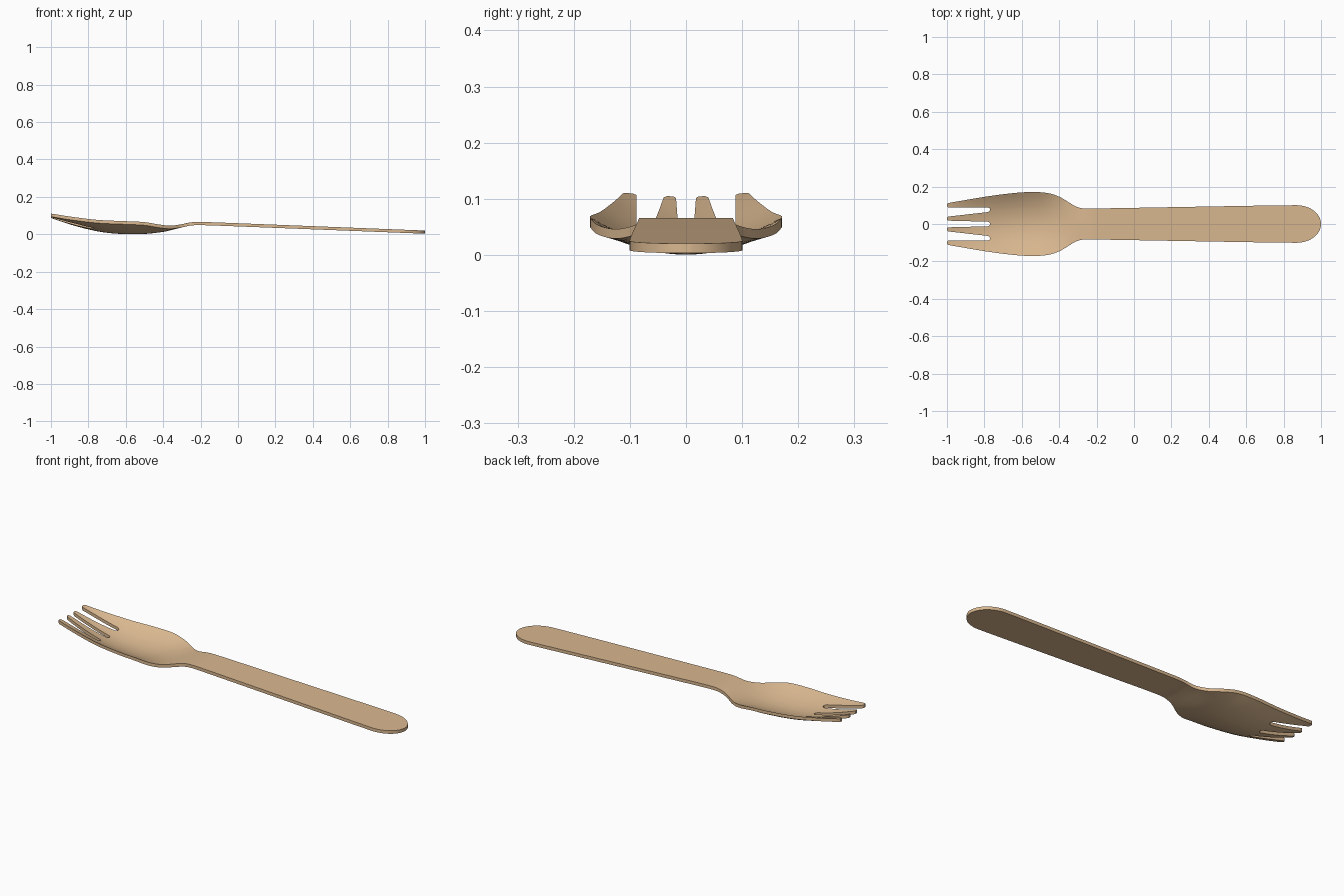
import bpy, bmesh, math

old = bpy.data.objects.get("Cube")
if old:
    bpy.data.objects.remove(old, do_unlink=True)

THICK = 0.017
ROOT = -0.77      # where the slots between the tines end
CAP = 0.87        # where the rounded handle end begins

# Profiles along the length: (x, value)
WIDTH = [(-1, .111), (-.8, .145), (-.7, .159), (-.6, .169), (-.52, .171), (-.45, .163),
         (-.4, .146), (-.35, .117), (-.31, .093), (-.27, .083), (-.2, .083), (.8, .1), (1, .1)]
RIM = [(-1, .111), (-.9, .095), (-.75, .077), (-.6, .07), (-.5, .065), (-.42, .052),
       (-.36, .046), (-.3, .054), (-.25, .064), (-.2, .066), (0, .059), (1, .02)]
CENTRE = [(-1, .104), (-.9, .07), (-.8, .043), (-.7, .025), (-.6, .018), (-.5, .019),
          (-.4, .03), (-.35, .041), (-.3, .054), (-.25, .064), (-.2, .066), (0, .059), (1, .02)]


def curve(points, x):
    """Smooth interpolation through the profile points."""
    n = len(points)

    def slope(i):
        a, b = points[max(i - 1, 0)], points[min(i + 1, n - 1)]
        return (b[1] - a[1]) / (b[0] - a[0])
    i = max(k for k in range(n - 1) if points[k][0] <= x or k == 0)
    (x0, y0), (x1, y1) = points[i], points[i + 1]
    h = x1 - x0
    t = (x - x0) / h
    return (y0 * (1 + 2 * t) * (1 - t) ** 2 + slope(i) * h * t * (1 - t) ** 2
            + y1 * t * t * (3 - 2 * t) + slope(i + 1) * h * t * t * (t - 1))


def half_width(x):
    w = curve(WIDTH, x)
    if x > CAP:
        u = (x - CAP) / (1 - CAP)
        w *= max(math.sqrt(max(1 - u * u, 0)), .08)
    return w


def edges(x):
    """Half breakpoints: centre slot, inner tine, outer slot, rim."""
    w = half_width(x)
    if x > ROOT:
        k = w / half_width(ROOT)
        e = edges(ROOT)
        return [v * k for v in e[:3]] + [w]
    u = (x + 1) / (ROOT + 1)
    c, o, q = .018 - .006 * u, .039 + .026 * u, .088
    # Rounded slot roots
    d = max(0, (x - ROOT + .014) / .014)
    s = max(.35, math.sqrt(max(0, 1 - d * d)))
    m, r = (o + q) / 2, (q - o) / 2
    c, o, q = c * s, m - r * s, m + r * s
    # Rounded tine tips
    d = max(0, (-.99 - x) / .01)
    s = max(.55, math.sqrt(max(0, 1 - d * d)))

    def pinch(a, b):
        mid, rad = (a + b) / 2, (b - a) / 2
        return mid - rad * s, mid + rad * s
    c, o = pinch(c, o)
    q, w = pinch(q, w)
    return [c, o, q, w]


def height(x, y):
    t = min(1, abs(y) / curve(WIDTH, x))
    zc, zr = curve(CENTRE, x), curve(RIM, x)
    return zc + (zr - zc) * t * t


def span(a, b, n):
    return [a + (b - a) * i / n for i in range(n)]


# Stations along the length, denser at tips, slot roots and handle end
stations = (span(-1, -.99, 4) + span(-.99, ROOT - .014, 14) + span(ROOT - .014, ROOT, 5)
            + span(ROOT, -.18, 48) + span(-.18, CAP, 14)
            + [CAP + (1 - CAP) * math.sin(i / 12 * math.pi / 2) for i in range(13)])

STEPS = 4
SLOTS = (1, 3, 5)
bm = bmesh.new()
rows = []
for x in stations:
    e = edges(x)
    breaks = [-v for v in reversed(e)] + e
    ys = [y for a, b in zip(breaks, breaks[1:]) for y in span(a, b, STEPS)] + [breaks[-1]]
    rows.append([bm.verts.new((x, y, height(x, y))) for y in ys])

# Upper skin, leaving the slots open
for x, r0, r1 in zip(stations, rows, rows[1:]):
    for j in range(len(r0) - 1):
        if x < ROOT - 1e-6 and j // STEPS in SLOTS:
            continue
        bm.faces.new((r0[j], r1[j], r1[j + 1], r0[j + 1]))
bmesh.ops.delete(bm, geom=[v for v in bm.verts if not v.link_faces], context='VERTS')

# Give the sheet its thickness
top = bm.faces[:]
ext = bmesh.ops.extrude_face_region(bm, geom=top, use_keep_orig=True)
low = [g for g in ext["geom"] if isinstance(g, bmesh.types.BMVert)]
bmesh.ops.translate(bm, verts=low, vec=(0, 0, -THICK))
bmesh.ops.recalc_face_normals(bm, faces=bm.faces[:])

mesh = bpy.data.meshes.new("wooden_spork")
bm.to_mesh(mesh)
bm.free()
spork = bpy.data.objects.new("wooden_spork", mesh)
bpy.context.collection.objects.link(spork)

# Pale wood
wood = bpy.data.materials.new("pale_wood")
wood.use_nodes = True
colour = (.70, .48, .28, 1)
wood.diffuse_color = colour
wood.node_tree.nodes["Principled BSDF"].inputs["Base Color"].default_value = colour
mesh.materials.append(wood)

bpy.ops.object.select_all(action='DESELECT')
spork.select_set(True)
bpy.context.view_layer.objects.active = spork
bpy.ops.object.shade_smooth_by_angle(angle=math.radians(35))
